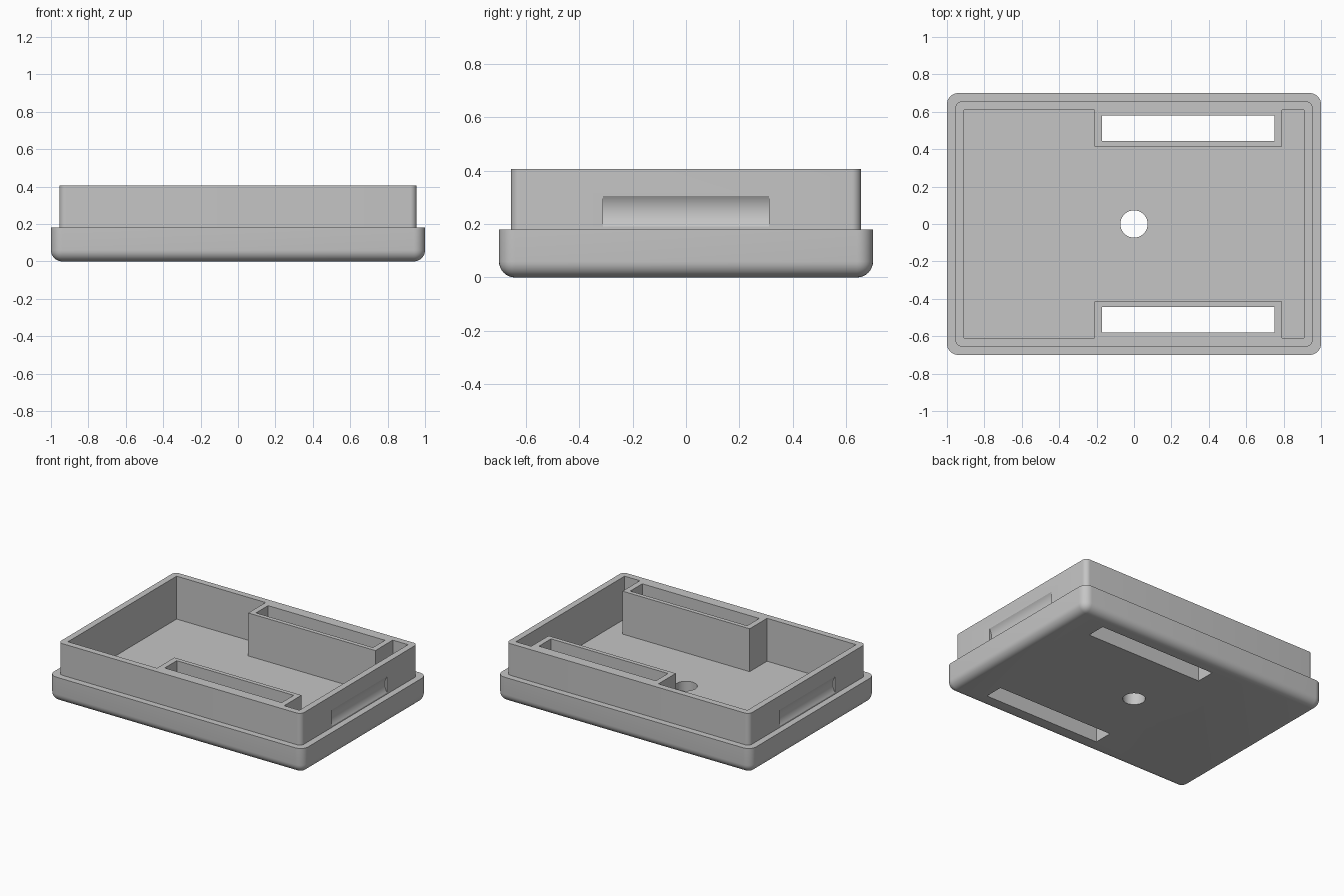
import bpy, bmesh, math
from mathutils import Vector

if "Cube" in bpy.data.objects:
    bpy.data.objects.remove(bpy.data.objects["Cube"], do_unlink=True)

grey = bpy.data.materials.new("plain_grey")
grey.use_nodes = True
grey.diffuse_color = (0.56, 0.56, 0.56, 1)
grey.node_tree.nodes["Principled BSDF"].inputs["Base Color"].default_value = grey.diffuse_color


def add_object(name, bm):
    bmesh.ops.recalc_face_normals(bm, faces=bm.faces)
    mesh = bpy.data.meshes.new(name)
    bm.to_mesh(mesh)
    bm.free()
    mesh.materials.append(grey)
    obj = bpy.data.objects.new(name, mesh)
    bpy.context.collection.objects.link(obj)
    return obj


def prism(name, points, direction):
    """Extrude a closed outline of 3D points along a direction."""
    bm = bmesh.new()
    face = bm.faces.new([bm.verts.new(p) for p in points])
    new = bmesh.ops.extrude_face_region(bm, geom=[face])["geom"]
    bmesh.ops.translate(bm, vec=Vector(direction),
                        verts=[g for g in new if isinstance(g, bmesh.types.BMVert)])
    return add_object(name, bm)


def rounded_block(name, hx, hy, z0, z1, radius, round_bottom):
    """Box with rounded upright edges and, if wanted, a rounded underside."""
    bm = bmesh.new()
    bmesh.ops.create_cube(bm, size=2)
    for v in bm.verts:
        v.co = (v.co.x * hx, v.co.y * hy, z1 if v.co.z > 0 else z0)
    edges = []
    for e in bm.edges:
        a, b = (v.co.z for v in e.verts)
        if a != b or (round_bottom and a < z1 and b < z1):
            edges.append(e)
    bmesh.ops.bevel(bm, geom=edges, offset=radius, segments=8, profile=0.5,
                    affect='EDGES', clamp_overlap=True)
    return add_object(name, bm)


# Base with rounded underside, and the narrower raised wall
TOP, FLOOR = 0.405, 0.10
WALL_X, WALL_Y = 0.955, 0.655
tray = rounded_block("tray", 1.0, 0.7, 0, 0.18, 0.06, True)
wall = rounded_block("raised_wall", WALL_X, WALL_Y, 0.08, TOP, 0.035, False)

# Inner cavity outline, stepping around the two slot housings
IN_X, IN_Y = 0.91, 0.61
half = [(-IN_X, IN_Y), (-0.21, IN_Y), (-0.21, 0.415),
        (0.79, 0.415), (0.79, IN_Y), (IN_X, IN_Y)]
outline = half + [(x, -y) for x, y in reversed(half)]
cutters = [prism("cavity_cutter", [(x, y, FLOOR) for x, y in outline], (0, 0, 0.5))]

# Through slots and side grip hollows, one per side
RADIUS, DEPTH, GRIP_Z, GRIP_Y = 0.1055, 0.017, 0.2475, 0.31
reach = math.acos((RADIUS - DEPTH) / RADIUS)
for s in (-1, 1):
    slot = [(-0.17, s * 0.445), (0.75, s * 0.445), (0.75, s * 0.58), (-0.17, s * 0.58)]
    cutters.append(prism("slot_cutter", [(x, y, -0.1) for x, y in slot], (0, 0, 0.7)))
    arc = []
    for i in range(17):
        a = reach * (i / 8 - 1)
        arc.append((WALL_X + RADIUS - DEPTH - RADIUS * math.cos(a),
                    GRIP_Z + RADIUS * math.sin(a)))
    arc += [(WALL_X + 0.02, arc[-1][1]), (WALL_X + 0.02, arc[0][1])]
    cutters.append(prism("grip_cutter", [(s * x, -GRIP_Y, z) for x, z in arc],
                         (0, 2 * GRIP_Y, 0)))

# Round hole through the middle of the floor
circle = [(0.073 * math.cos(math.tau * i / 48), 0.073 * math.sin(math.tau * i / 48), -0.1)
          for i in range(48)]
cutters.append(prism("hole_cutter", circle, (0, 0, 0.4)))

# Join the wall and cut the openings
for other in [wall] + cutters:
    mod = tray.modifiers.new(other.name, 'BOOLEAN')
    mod.operation = 'UNION' if other is wall else 'DIFFERENCE'
    mod.solver = 'EXACT'
    mod.object = other
    other.hide_render = True
bpy.context.view_layer.update()
result = bpy.data.meshes.new_from_object(
    tray.evaluated_get(bpy.context.evaluated_depsgraph_get()))
tray.modifiers.clear()
tray.data = result
result.materials.clear()
result.materials.append(grey)
for poly in result.polygons:
    poly.material_index = 0
for other in [wall] + cutters:
    bpy.data.objects.remove(other, do_unlink=True)

# Smooth rounded edges, keep corners crisp
bpy.ops.object.select_all(action='DESELECT')
tray.select_set(True)
bpy.context.view_layer.objects.active = tray
bpy.ops.object.shade_smooth_by_angle(angle=math.radians(30))
